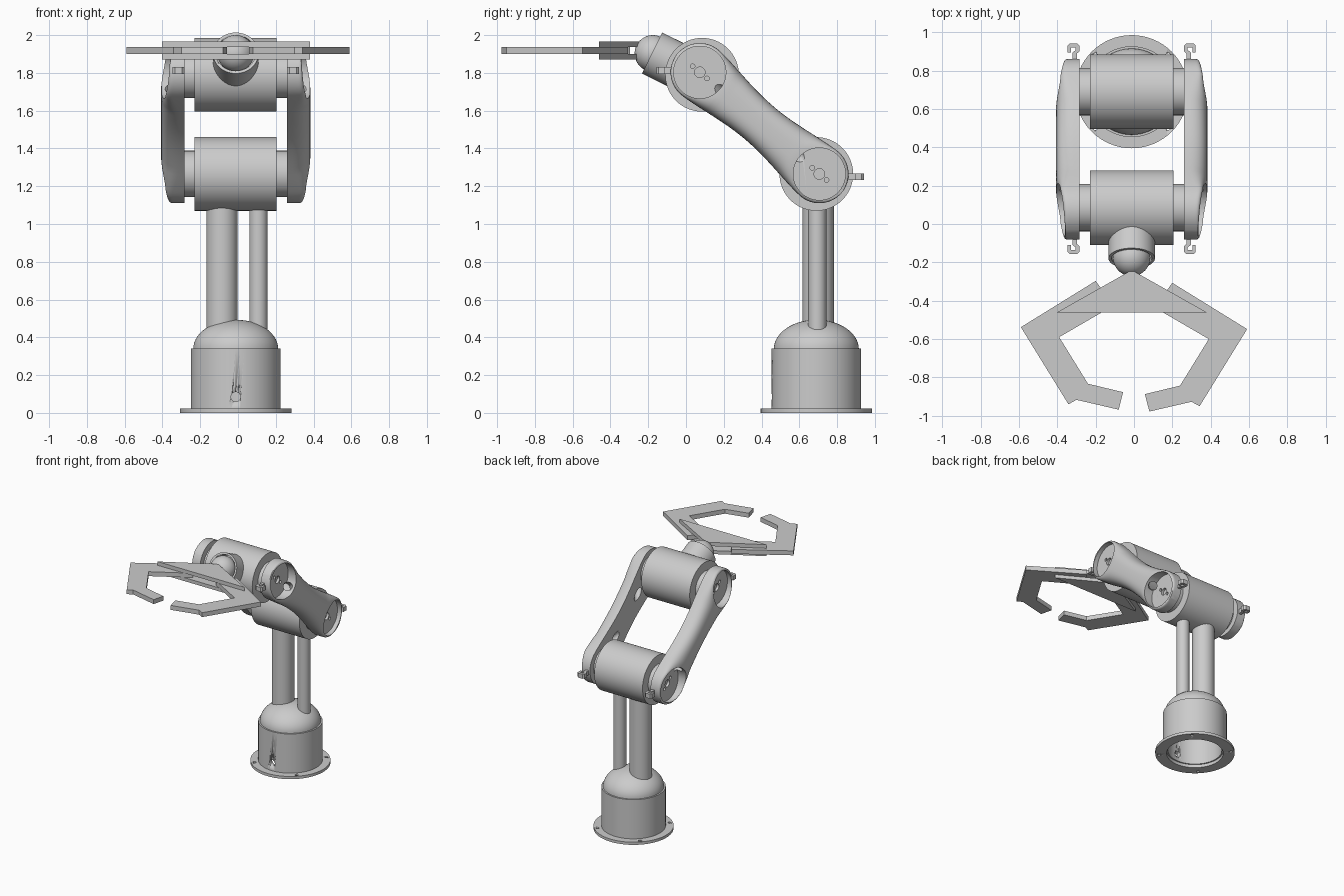
import bpy, bmesh
from math import pi, sin, cos, sqrt, radians
from mathutils import Vector, Matrix

cube = bpy.data.objects.get("Cube")
if cube:
    bpy.data.objects.remove(cube, do_unlink=True)

X0 = -0.012                        # centre plane of base and arms
ELBOW = Vector((0, 0.69, 1.265))
WRIST = Vector((0, 0.085, 1.79))

grey = bpy.data.materials.new("plain_grey")
grey.use_nodes = True
GREY = (0.6, 0.6, 0.6, 1)
grey.diffuse_color = GREY
grey.node_tree.nodes["Principled BSDF"].inputs["Base Color"].default_value = GREY


def finish(name, bm, x=X0, smooth=True):
    bmesh.ops.recalc_face_normals(bm, faces=bm.faces)
    mesh = bpy.data.meshes.new(name)
    bm.to_mesh(mesh)
    bm.free()
    ob = bpy.data.objects.new(name, mesh)
    bpy.context.collection.objects.link(ob)
    ob.location.x = x
    mesh.materials.append(grey)
    if smooth:
        shade(ob)
    return ob


def activate(ob):
    bpy.ops.object.select_all(action="DESELECT")
    ob.select_set(True)
    bpy.context.view_layer.objects.active = ob


def shade(ob):
    activate(ob)
    bpy.ops.object.shade_smooth_by_angle(angle=radians(35))


def rod(name, a, b, r, x=X0):
    """Cylinder between two points."""
    a, b = Vector(a), Vector(b)
    bm = bmesh.new()
    turn = (b - a).to_track_quat("Z", "Y").to_matrix().to_4x4()
    bmesh.ops.create_cone(bm, cap_ends=True, segments=64, radius1=r, radius2=r,
                          depth=(b - a).length,
                          matrix=Matrix.Translation((a + b) / 2) @ turn)
    return finish(name, bm, x)


def lathe(name, profile, y):
    """Closed (radius, z) profile spun about a vertical axis."""
    bm = bmesh.new()
    vs = [bm.verts.new((r, y, z)) for r, z in profile]
    es = [bm.edges.new((v, vs[(i + 1) % len(vs)])) for i, v in enumerate(vs)]
    bmesh.ops.spin(bm, geom=vs + es, cent=(0, y, 0), axis=(0, 0, 1),
                   angle=2 * pi, steps=64, use_merge=True)
    bmesh.ops.remove_doubles(bm, verts=bm.verts, dist=1e-5)
    return finish(name, bm)


def plate(name, pts, z0, z1, x=0):
    """Flat polygon extruded upward."""
    bm = bmesh.new()
    face = bm.faces.new([bm.verts.new((px, py, z0)) for px, py in pts])
    top = bmesh.ops.extrude_face_region(bm, geom=[face])["geom"]
    bmesh.ops.translate(bm, vec=(0, 0, z1 - z0),
                        verts=[v for v in top if isinstance(v, bmesh.types.BMVert)])
    return finish(name, bm, x, smooth=False)


def cut(ob, cutter):
    mod = ob.modifiers.new("cut", "BOOLEAN")
    mod.operation, mod.solver, mod.object = "DIFFERENCE", "EXACT", cutter
    activate(ob)
    bpy.ops.object.modifier_apply(modifier=mod.name)
    bpy.data.objects.remove(cutter, do_unlink=True)


def mirror(ob):
    activate(ob)
    mod = ob.modifiers.new("mirror", "MIRROR")
    mod.use_mirror_merge = False


# Hollow round base with flange and cable hole
by = ELBOW.y
base = lathe("base_housing", [(0.21, 0), (0.295, 0), (0.295, 0.022), (0.237, 0.022),
                              (0.237, 0.34), (0.2, 0.34), (0.2, 0.025), (0.21, 0.025)], by)
cut(base, rod("cutter", (0, by - 0.4, 0.085), (0, by - 0.1, 0.085), 0.025))
for k in range(4):
    p = Vector((0.268 * cos(pi / 4 + k * pi / 2), by + 0.268 * sin(pi / 4 + k * pi / 2), 0))
    cut(base, rod("cutter", p - Vector((0, 0, 0.1)), p + Vector((0, 0, 0.1)), 0.011))

# Dome shell closing the base
arc = [i * pi / 2 / 14 for i in range(15)]
dome = [(0.225 * cos(a), 0.338 + 0.155 * sin(a)) for a in arc]
inner = [(0.19 * cos(a), 0.338 + 0.125 * sin(a)) for a in reversed(arc)]
lathe("base_dome", dome + inner, by)

# Unequal support columns
rod("thick_column", (-0.073, 0.70, 0.34), (-0.073, 0.70, 1.2), 0.083)
rod("thin_column", (0.12, 0.695, 0.34), (0.12, 0.695, 1.2), 0.048)

# Joint drums with narrower necks
for label, c in (("elbow", ELBOW), ("wrist", WRIST)):
    for part, half, r in (("drum", 0.217, 0.195), ("neck", 0.28, 0.123)):
        rod(f"{label}_{part}", c - Vector((half, 0, 0)), c + Vector((half, 0, 0)), r)

# Waisted arm, lofted from rounded sections along its length
A, B = Vector((0, 0.073, 1.803)), Vector((0, 0.706, 1.265))
L = (B - A).length
along = (B - A).normalized()
across = Vector((0, -along.z, along.y))
out = Vector((1, 0, 0))
R, INNER = 0.155, 0.272


def at(u, v, x):
    return A + along * u + across * v + out * x


def section(u):
    d = min(u, L - u)                       # distance inward from nearest pivot
    t = min(max(d / (L / 2), 0), 1)
    w = sqrt(max(R * R - d * d, 0.0002)) if d < 0 else R - 0.04 * sin(t * pi / 2) ** 1.5
    ramp = min((d + R) / 0.3, 1)
    h = 0.073 + 0.05 * ramp
    e = 0.2 + 0.5 * min(max((d - 0.02) / 0.15, 0), 1)
    ring = []
    for k in range(25):
        a = pi * k / 24
        c = cos(a)
        ring.append(at(u, w * abs(c) ** e * (1 if c > 0 else -1),
                       INNER + h * max(sin(a), 0) ** e))
    return ring


cap = [-R * cos(i * pi / 2 / 12) for i in range(13)]
mid = [L * i / 32 for i in range(1, 32)]
stations = cap + mid + [L - u for u in reversed(cap)]
bm = bmesh.new()
rings = [[bm.verts.new(p) for p in section(u)] for u in stations]
for r0, r1 in zip(rings, rings[1:]):
    for k in range(25):
        j = (k + 1) % 25
        bm.faces.new((r0[k], r0[j], r1[j], r1[k]))
bm.faces.new(rings[0])
bm.faces.new(rings[-1])
arm = finish("arms", bm, smooth=False)

# Open cups, bolt holes and slanted cable holes at both ends
for u, s in ((0, 1), (L, -1)):
    cut(arm, rod("cutter", at(u, 0, 0.315), at(u, 0, 0.6), 0.138))
    for v, du, r in ((0, 0, 0.028), (0, 0.05, 0.012), (0, -0.05, 0.012)):
        cut(arm, rod("cutter", at(u + du, v, 0.295), at(u + du, v, 0.34), r))
    cut(arm, rod("cutter", at(u + s * 0.08, 0, 0.375), at(u + s * 0.28, 0, 0.235), 0.032))
shade(arm)
mirror(arm)

# Small cable hooks at the arm ends
HOOK = [(0.285, 0), (0.285, 0.035), (0.272, 0.045), (0.272, 0.075), (0.284, 0.087),
        (0.322, 0.087), (0.334, 0.075), (0.334, 0.04), (0.316, 0.04), (0.316, 0.066),
        (0.292, 0.066), (0.292, 0.052), (0.308, 0.04), (0.308, 0)]
for name, y, s, z in (("elbow_hooks", 0.855, 1, 1.25), ("wrist_hooks", -0.07, -1, 1.812)):
    mirror(plate(name, [(px, y + s * d) for px, d in HOOK], z - 0.018, z + 0.018, X0))

# Wrist socket and ball
ball = Vector((0, -0.175, 1.903))
axis = Vector((0, -0.895, 0.445))
socket = rod("wrist_socket", ball - axis * 0.25, ball + axis * 0.005, 0.121)
cut(socket, rod("cutter", ball - axis * 0.06, ball + axis * 0.1, 0.105))
bm = bmesh.new()
bmesh.ops.create_uvsphere(bm, u_segments=48, v_segments=24, radius=0.097,
                          matrix=Matrix.Translation(ball))
finish("wrist_ball", bm)

# Gripper plates and two jaws
PALM = [(X0, -0.24), (-0.402, -0.461), (0.38, -0.461)]
plate("upper_palm", PALM, 1.936, 1.966)
plate("lower_palm", PALM, 1.872, 1.9)
JAW = [(0.2, -0.297), (0.59, -0.538), (0.342, -0.94), (0.3, -0.917), (0.08, -0.968),
       (0.057, -0.877), (0.24, -0.833), (0.39, -0.59), (0.106, -0.425)]
plate("right_jaw", [(-px, py) for px, py in JAW], 1.9, 1.936)
plate("left_jaw", [(px, py - 0.01) for px, py in JAW], 1.9, 1.936)
